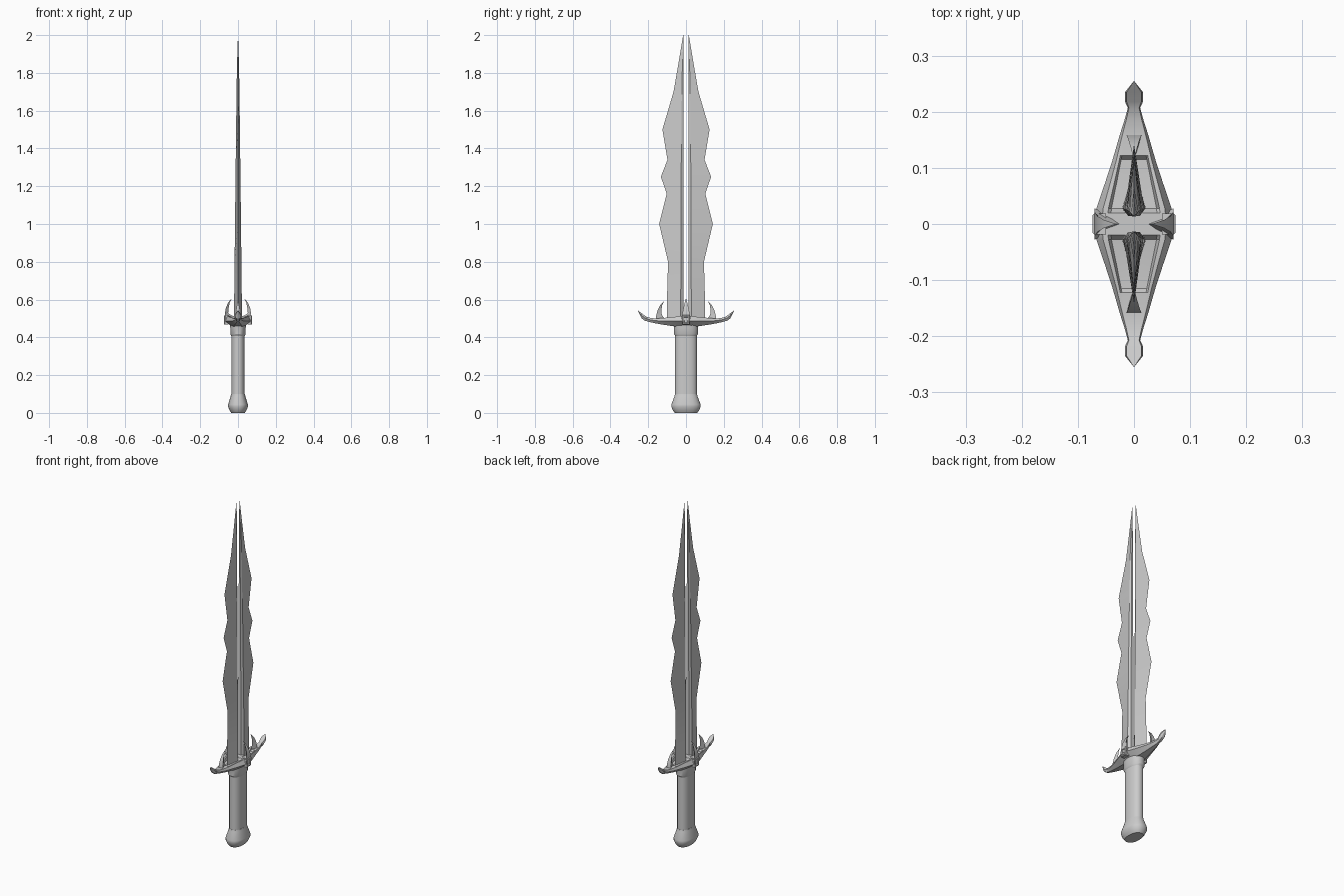
import bpy, bmesh, math
from mathutils import Matrix

if "Cube" in bpy.data.objects:
    bpy.data.objects.remove(bpy.data.objects["Cube"])

metal = bpy.data.materials.new("grey_metal")
metal.diffuse_color = (0.6, 0.6, 0.6, 1)
metal.use_nodes = True
metal.node_tree.nodes["Principled BSDF"].inputs["Base Color"].default_value = metal.diffuse_color


def loft(name, rings, turn=0.0, smooth=30):
    """Skin closed rings of equal length and cap both ends."""
    bm = bmesh.new()
    vs = [[bm.verts.new(p) for p in r] for r in rings]
    n = len(rings[0])
    for a, b in zip(vs, vs[1:]):
        for i in range(n):
            j = (i + 1) % n
            bm.faces.new((a[i], a[j], b[j], b[i]))
    bm.faces.new(vs[0][::-1])
    bm.faces.new(vs[-1])
    bmesh.ops.remove_doubles(bm, verts=bm.verts, dist=1e-5)
    bmesh.ops.rotate(bm, verts=bm.verts, matrix=Matrix.Rotation(turn, 3, 'Z'))
    bmesh.ops.recalc_face_normals(bm, faces=bm.faces)
    me = bpy.data.meshes.new(name)
    bm.to_mesh(me)
    bm.free()
    me.materials.append(metal)
    ob = bpy.data.objects.new(name, me)
    bpy.context.collection.objects.link(ob)
    bpy.ops.object.select_all(action='DESELECT')
    ob.select_set(True)
    bpy.context.view_layer.objects.active = ob
    if smooth:
        bpy.ops.object.shade_smooth_by_angle(angle=math.radians(smooth))
    return ob


def oval(rx, ry, z, n=20):
    """Oval ring with slightly flattened sides."""
    ring = []
    for i in range(n):
        a = 2 * math.pi * (i + 0.5) / n
        c, s = math.cos(a), math.sin(a)
        ring.append((rx * math.copysign(abs(c) ** 0.85, c),
                     ry * math.copysign(abs(s) ** 0.85, s), z))
    return ring


# Grip, pommel and collar
loft("grip", [oval(.036, .058, .09), oval(.036, .058, .43)])
loft("pommel", [oval(.036, .06, 0), oval(.044, .07, .012), oval(.053, .078, .032),
                oval(.053, .078, .045), oval(.039, .061, .09), oval(.037, .059, .1)])
loft("collar", [oval(.036, .058, .408), oval(.041, .064, .418),
                oval(.041, .064, .45), oval(.044, .068, .47)])

# Twin wavy blades: z, outer edge y, half thickness, bevel line y, inner edge y
BLADE = [(.48, .102, .021, .028, .014), (.62, .100, .020, .028, .014),
         (.80, .095, .018, .027, .014), (1.0, .142, .016, .026, .014),
         (1.16, .102, .014, .026, .014), (1.25, .133, .013, .026, .014),
         (1.34, .098, .012, .025, .014), (1.5, .125, .010, .024, .014),
         (1.7, .066, .008, .022, .014), (1.85, .040, .005, .019, .013),
         (2.0, .015, .0004, .0145, .013)]
for side, turn in (("back", 0), ("front", math.pi)):
    loft(side + "_blade", [[(-.5 * t, yi, z), (.5 * t, yi, z), (t, yb, z),
                            (0, yo, z), (-t, yb, z)]
                           for z, yo, t, yb, yi in BLADE], turn)

# Crossguard: y, half width, underside z, top z, recess depth
GUARD = [(0, .068, .455, .512, 0), (.02, .068, .455, .512, 0),
         (.028, .067, .455, .512, .014), (.075, .051, .460, .507, .014),
         (.115, .038, .466, .503, .010), (.122, .036, .467, .502, 0),
         (.16, .025, .474, .500, 0), (.185, .017, .479, .502, 0),
         (.207, .011, .485, .508, 0), (.218, .016, .488, .515, 0),
         (.235, .016, .500, .528, 0), (.254, .001, .538, .542, 0)]


def guard_ring(y, w, zb, zt, d):
    zm = zb + .55 * (zt - zb)
    half = [(.45 * w, zb), (w, zm), (.82 * w, zt), (.68 * w, zt),
            (.60 * w, zt - d), (.3 * w, zt - d)]
    return [(x, y, z) for x, z in half] + [(-x, y, z) for x, z in reversed(half)]


rows = [guard_ring(-y, *r) for y, *r in reversed(GUARD[1:])]
rows += [guard_ring(*r) for r in GUARD]
loft("crossguard", rows, smooth=25)


# Claws rising from the guard: outer reach, inner reach, half width, z
def claw(name, stations, turn):
    loft(name, [[(ro, -w, z), (ro, w, z), (ri, 0, z + dz)]
                for ro, ri, w, z, dz in stations], turn)


SIDE = [(.070, .015, .028, .490, .015), (.070, .052, .021, .520, .008),
        (.065, .050, .014, .553, 0), (.053, .044, .007, .583, 0),
        (.033, .032, .0005, .607, 0)]
END = [(.160, .112, .014, .485, .01), (.158, .128, .013, .515, .004),
       (.150, .130, .010, .545, 0), (.137, .126, .006, .570, 0),
       (.116, .115, .0005, .592, 0)]
for i, label in enumerate(("right", "back", "left", "front")):
    claw(label + "_claw", END if i % 2 else SIDE, i * math.pi / 2)

# Framed square studs on the wide sides of the guard
for label, turn in (("right", 0), ("left", math.pi)):
    loft(label + "_stud", [[(x, -s, .492 - k), (x, s, .492 - k), (x, s, .492 + k), (x, -s, .492 + k)]
                           for x, s, k in ((.050, .019, .025), (.070, .019, .025),
                                           (.074, .016, .022), (.074, .011, .016),
                                           (.069, .009, .013))], turn, 0)
